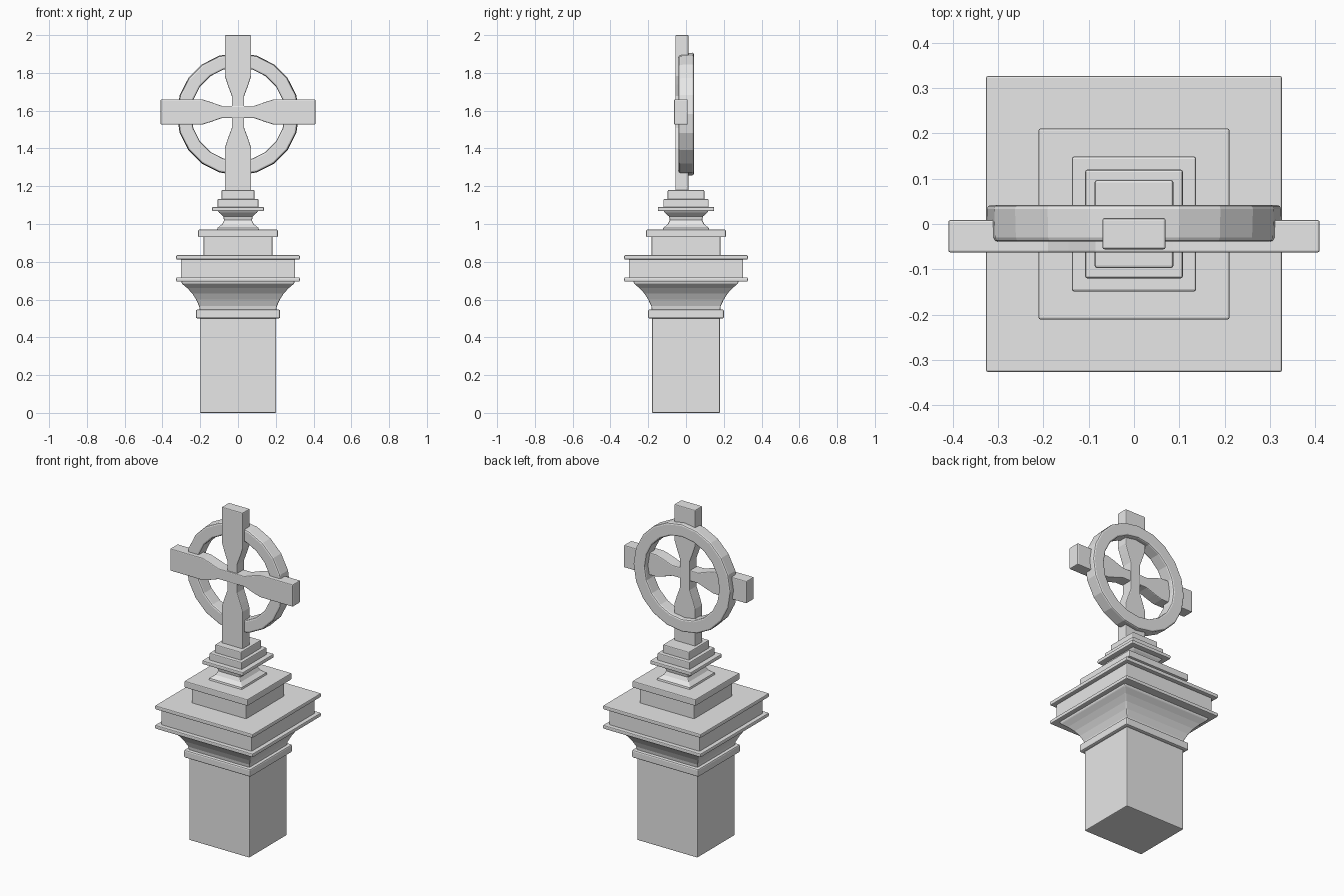
import bpy, bmesh, math

old = bpy.data.objects.get("Cube")
if old:
    bpy.data.objects.remove(old)

stone = bpy.data.materials.new("grey stone")
stone.use_nodes = True
GREY = (0.8, 0.8, 0.8, 1)
stone.diffuse_color = GREY
stone.node_tree.nodes["Principled BSDF"].inputs["Base Color"].default_value = GREY


def finish(name, bm, bevel):
    """Turn a bmesh into an object with softly worn edges."""
    bmesh.ops.recalc_face_normals(bm, faces=bm.faces)
    mesh = bpy.data.meshes.new(name)
    bm.to_mesh(mesh)
    bm.free()
    mesh.materials.append(stone)
    obj = bpy.data.objects.new(name, mesh)
    bpy.context.collection.objects.link(obj)
    mod = obj.modifiers.new("worn edges", "BEVEL")
    mod.width = bevel
    mod.segments = 2
    mod.limit_method = "ANGLE"
    mod.angle_limit = math.radians(40)
    return obj


def stack(name, profile, extra_depth=0.0, bevel=0.005):
    """Loft rectangles through (half width, height) points."""
    bm = bmesh.new()
    rings = []
    for w, z in profile:
        d = w + extra_depth
        rings.append([bm.verts.new(p) for p in
                      ((-w, -d, z), (w, -d, z), (w, d, z), (-w, d, z))])
    for a, b in zip(rings, rings[1:]):
        for i in range(4):
            j = (i + 1) % 4
            bm.faces.new((a[i], a[j], b[j], b[i]))
    bm.faces.new(rings[0])
    bm.faces.new(rings[-1])
    return finish(name, bm, bevel)


def slab(name, half, z0, z1, extra_depth=0.0, bevel=0.005):
    return stack(name, [(half, z0), (half, z1)], extra_depth, bevel)


def bar(name, start, end, half, waist, y0, y1, upright):
    """Waisted cross bar, extruded in depth."""
    swell = [(0.085, waist), (0.105, waist + 0.2 * (half - waist)),
             (0.145, waist + 0.6 * (half - waist)), (0.19, half)]
    edge = [(-start, half)] + [(-t, w) for t, w in reversed(swell)]
    edge += swell + [(end, half)]
    outline = edge + [(t, -w) for t, w in reversed(edge)]
    bm = bmesh.new()
    verts = []
    for t, w in outline:
        x, z = (w, t) if upright else (t, w)
        verts.append(bm.verts.new((x, y0, CENTRE + z)))
    face = bm.faces.new(verts)
    out = bmesh.ops.extrude_face_region(bm, geom=[face])
    moved = [v for v in out["geom"] if isinstance(v, bmesh.types.BMVert)]
    bmesh.ops.translate(bm, verts=moved, vec=(0, y1 - y0, 0))
    return finish(name, bm, 0.005)


# Pillar, slightly wider than deep
slab("pillar_shaft", 0.202, 0, 0.51, -0.022)
slab("neck_band", 0.223, 0.5, 0.547, -0.022, 0.008)
stack("flared_capital", [(0.202, 0.54), (0.206, 0.565), (0.222, 0.6),
                         (0.242, 0.632), (0.268, 0.66), (0.298, 0.685),
                         (0.3, 0.7)], -0.022)

# Cornice
slab("cornice_lower_ledge", 0.327, 0.695, 0.717)
slab("cornice_block", 0.302, 0.71, 0.82)
slab("cornice_upper_ledge", 0.327, 0.812, 0.835)

# Upper plinth
slab("plinth_block", 0.182, 0.83, 0.94)
slab("plinth_slab", 0.211, 0.93, 0.97)

# Cross pedestal, slightly deeper than wide
stack("pedestal_waist", [(0.112, 0.965), (0.108, 0.98), (0.085, 0.998),
                         (0.074, 1.02), (0.078, 1.04), (0.1, 1.06),
                         (0.108, 1.072)], 0.012)
slab("pedestal_ledge", 0.137, 1.068, 1.09, 0.012)
slab("pedestal_lower_step", 0.108, 1.085, 1.132, 0.012)
slab("pedestal_upper_step", 0.087, 1.125, 1.18, 0.01)

# Cross
CENTRE = 1.593
bar("cross_upright", 0.423, 0.407, 0.07, 0.033, -0.056, 0.013, True)
bar("cross_arms", 0.41, 0.41, 0.067, 0.032, -0.063, 0.009, False)

# Faceted ring set behind the cross
SIDES = 20
bm = bmesh.new()
loops = []
for r, y in ((0.322, -0.039), (0.325, 0.042), (0.248, 0.042), (0.248, -0.039)):
    angles = [2 * math.pi * i / SIDES for i in range(SIDES)]
    loops.append([bm.verts.new((r * math.sin(a), y, 1.582 + r * math.cos(a)))
                  for a in angles])
for k in range(4):
    a, b = loops[k], loops[(k + 1) % 4]
    for i in range(SIDES):
        j = (i + 1) % SIDES
        bm.faces.new((a[i], a[j], b[j], b[i]))
finish("cross_ring", bm, 0.009)
